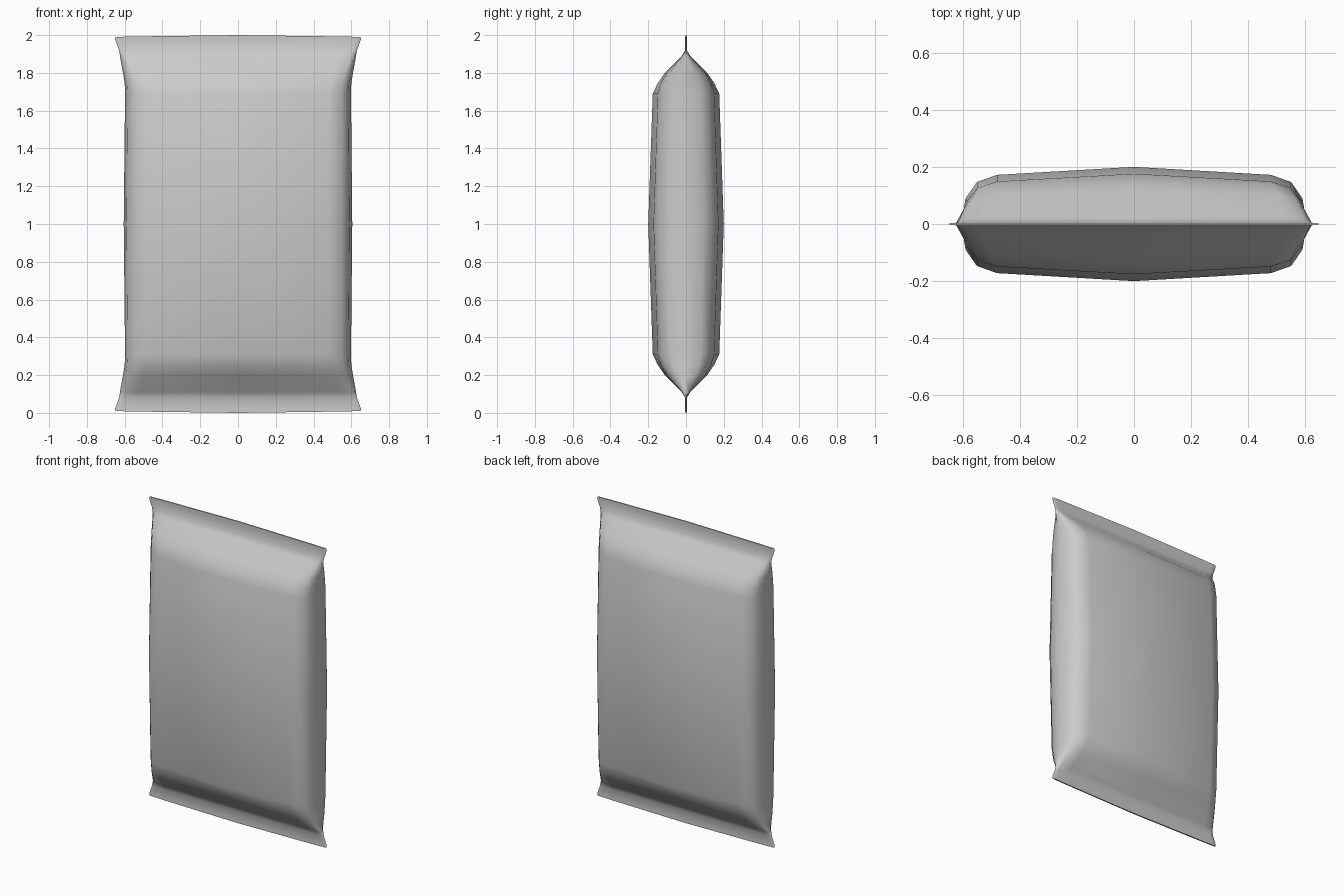
import bpy, bmesh, math

if "Cube" in bpy.data.objects:
    bpy.data.objects.remove(bpy.data.objects["Cube"])

# Quarter cross-sections of the upper half: z, then (x, y) from centre to side edge
SECTIONS = [
    (1.00,  [(0, .200), (.48, .172), (.55, .147), (.59, .090), (.605, 0)]),
    (1.69,  [(0, .176), (.48, .149), (.55, .126), (.585, .080), (.598, 0)]),
    (1.745, [(0, .150), (.487, .133), (.555, .112), (.588, .071), (.600, 0)]),
    (1.80,  [(0, .112), (.505, .102), (.567, .088), (.595, .055), (.609, 0)]),
    (1.89,  [(0, .022), (.535, .022), (.595, .019), (.612, .014), (.625, 0)]),
    (1.92,  [(0, .004), (.545, .004), (.605, .004), (.620, .004), (.630, 0)]),
    (1.978, [(0, .004), (.560, .004), (.620, .004), (.638, .004), (.651, 0)]),
    (2.00,  [(0, .004), (.560, .004), (.620, .004), (.638, .004), (.649, 0)]),
]


def ring(bm, z, quarter, flip):
    """Mirror a quarter outline into a closed loop; the seal edge dips at its corners."""
    right = quarter + [(x, -y) for x, y in quarter[-2::-1]]
    loop = right + [(-x, y) for x, y in right[-2:0:-1]]
    verts = []
    for x, y in loop:
        h = z - (0.010 * (x / 0.65) ** 2 if z > 1.99 else 0)
        verts.append(bm.verts.new((x, y, 2 - h if flip else h)))
    return verts


# Pillow packet with flat crimped seals at both ends
bm = bmesh.new()
rings = [ring(bm, z, q, True) for z, q in reversed(SECTIONS[1:])]
rings += [ring(bm, z, q, False) for z, q in SECTIONS]
n = len(rings[0])
for a, b in zip(rings, rings[1:]):
    for i in range(n):
        j = (i + 1) % n
        bm.faces.new((a[i], a[j], b[j], b[i]))
bm.faces.new(rings[0])
bm.faces.new(rings[-1])
bmesh.ops.recalc_face_normals(bm, faces=bm.faces)

mesh = bpy.data.meshes.new("pillow_packet")
bm.to_mesh(mesh)
bm.free()
packet = bpy.data.objects.new("pillow_packet", mesh)
bpy.context.collection.objects.link(packet)

# Smooth foil surface, sharp only at the cut seal edges
bpy.context.view_layer.objects.active = packet
packet.select_set(True)
bpy.ops.object.shade_smooth_by_angle(angle=math.radians(70))
